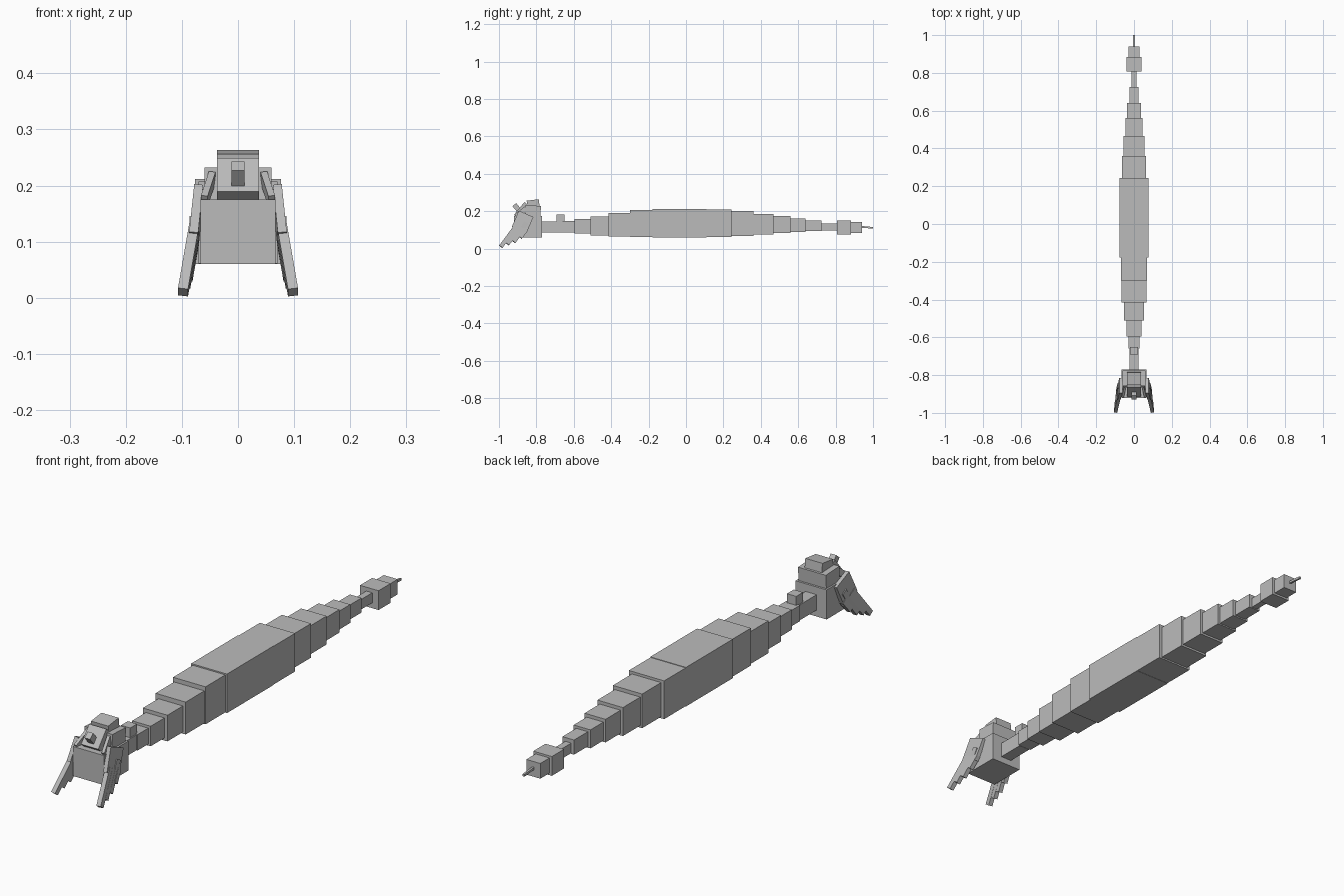
import bpy
import bmesh
from mathutils import Vector, Matrix

if "Cube" in bpy.data.objects:
    bpy.data.objects.remove(bpy.data.objects["Cube"], do_unlink=True)

GREY = (0.5, 0.5, 0.5, 1.0)
grey = bpy.data.materials.new("plain_grey")
grey.use_nodes = True
grey.diffuse_color = GREY
grey.node_tree.nodes["Principled BSDF"].inputs["Base Color"].default_value = GREY


def make_box(name, matrix, size):
    """Flat-sided box of the given size, placed by a matrix."""
    mesh = bpy.data.meshes.new(name)
    bm = bmesh.new()
    bmesh.ops.create_cube(bm, size=1.0, matrix=matrix @ Matrix.Diagonal((*size, 1.0)))
    bm.to_mesh(mesh)
    bm.free()
    mesh.materials.append(grey)
    obj = bpy.data.objects.new(name, mesh)
    bpy.context.collection.objects.link(obj)
    return obj


def block(name, half_width, front, back, low, high, tilt=0.0):
    """Centred box between two depths and two heights, tilted about x."""
    centre = Matrix.Translation((0, (front + back) / 2, (low + high) / 2))
    return make_box(name, centre @ Matrix.Rotation(tilt, 4, 'X'),
                    (half_width * 2, back - front, high - low))


def bar(name, start, end, width, thickness):
    """Box running from start to end, with its width across x."""
    start, end = Vector(start), Vector(end)
    along = (end - start).normalized()
    across = (Vector((1, 0, 0)) - along * along.x).normalized()
    turn = Matrix((across, along.cross(across), along)).transposed().to_4x4()
    return make_box(name, Matrix.Translation((start + end) / 2) @ turn,
                    (width, thickness, (end - start).length))


# Body segments from neck to tail: back end, half width, bottom, top
segments = [
    (-.66, .024, .085, .145), (-.595, .03, .086, .148),
    (-.51, .04, .08, .158), (-.415, .053, .07, .172),
    (-.3, .065, .064, .19), (-.178, .07, .061, .207),
    (.11, .077, .06, .212), (.243, .076, .061, .21),
    (.36, .063, .067, .2), (.467, .055, .075, .186),
    (.56, .045, .083, .173), (.64, .036, .088, .16),
    (.725, .025, .093, .15), (.808, .013, .096, .135),
    (.883, .04, .075, .15), (.94, .03, .083, .142),
]
front = -.78
for number, (back, half_width, low, high) in enumerate(segments):
    block(f"body_segment_{number}", half_width, front, back, low, high)
    front = back
bar("tail_spike", (0, .93, .117), (0, 1, .111), .008, .009)
block("neck_fin", .02, -.692, -.65, .14, .183)

# Head: jaw block, stepped crown, sloping face and raised snout
block("head", .067, -.92, -.77, .06, .175)
block("brow", .06, -.86, -.777, .17, .23, -.05)
block("crown", .037, -.85, -.785, .225, .26, .12)
bar("face", (0, -.9, .178), (0, -.85, .238), .074, .035)
bar("snout", (0, -.893, .205), (0, -.918, .235), .024, .026)

# Mirrored cheeks and hands with four spread fingers
fingers = [
    ((-.905, .125), (-.99, .01)), ((-.888, .115), (-.955, .024)),
    ((-.87, .108), (-.921, .036)), ((-.852, .105), (-.886, .06)),
]
for side, sign in (("left", 1), ("right", -1)):
    bar(f"{side}_cheek", (sign * .06, -.91, .172), (sign * .046, -.855, .215), .012, .025)
    bar(f"{side}_palm", (sign * .07, -.855, .185), (sign * .079, -.892, .1), .016, .085)
    bar(f"{side}_knuckle", (sign * .079, -.855, .14), (sign * .08, -.872, .108), .014, .025)
    for number, (root, tip) in enumerate(fingers):
        reach = .098 - number * .004
        bar(f"{side}_finger_{number}", (sign * .078, *root), (sign * reach, *tip), .018, .022)
